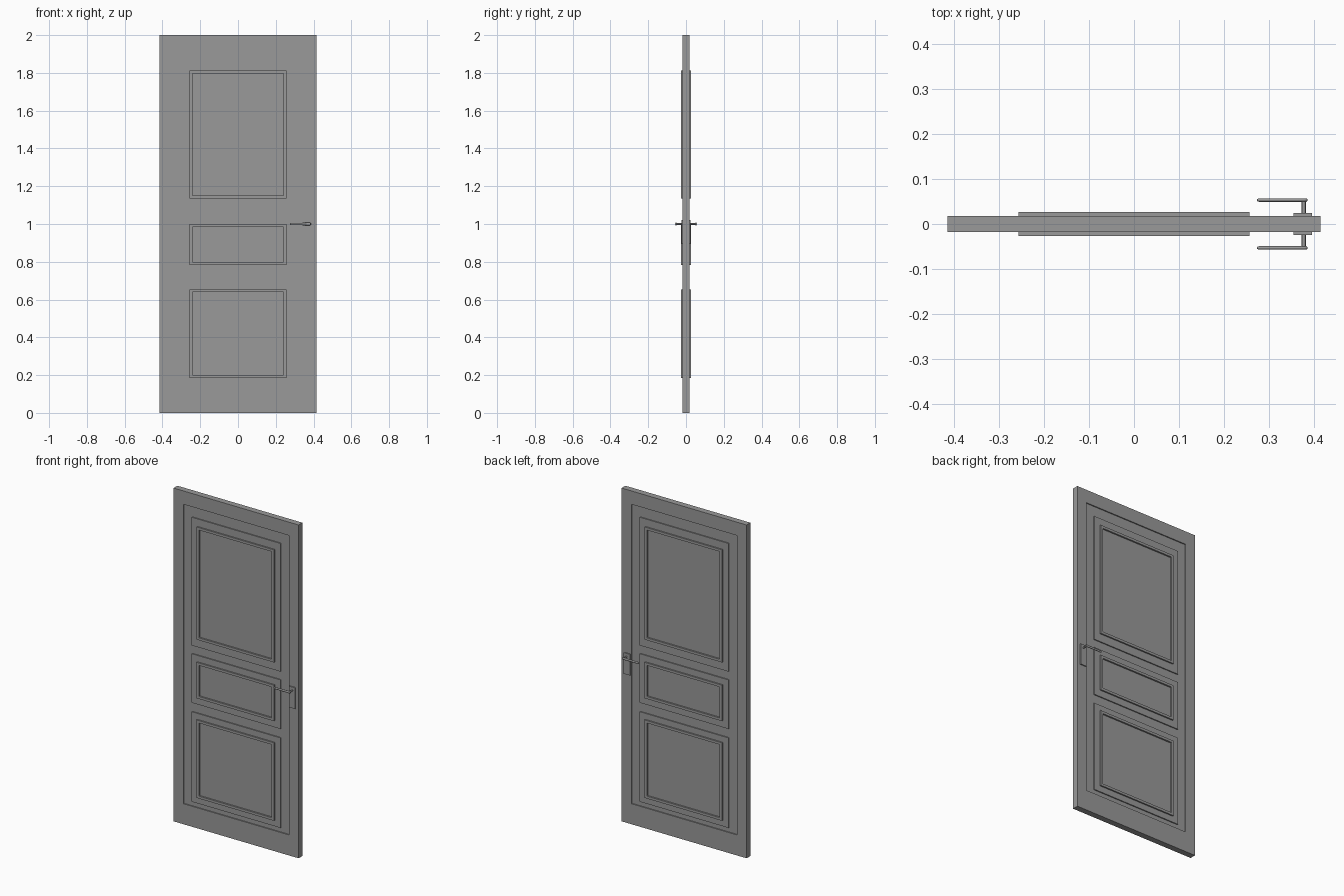
import bpy, bmesh, math

if "Cube" in bpy.data.objects:
    bpy.data.objects.remove(bpy.data.objects["Cube"])

# dark grey for the whole door
grey = bpy.data.materials.new("dark_grey")
grey.diffuse_color = (0.32, 0.32, 0.32, 1)
grey.use_nodes = True
grey.node_tree.nodes["Principled BSDF"].inputs["Base Color"].default_value = grey.diffuse_color


def finish(name, bm, smooth=False):
    """Make an object from bm and mirror it to the other side of the door."""
    me = bpy.data.meshes.new(name)
    bm.to_mesh(me)
    bm.free()
    me.materials.append(grey)
    ob = bpy.data.objects.new(name, me)
    bpy.context.collection.objects.link(ob)
    m = ob.modifiers.new("both_sides", 'MIRROR')
    m.use_axis = (False, True, False)
    m.use_clip = True
    if smooth:
        bpy.ops.object.select_all(action='DESELECT')
        ob.select_set(True)
        bpy.context.view_layer.objects.active = ob
        bpy.ops.object.shade_smooth_by_angle(angle=math.radians(40))
    return ob


def skin(bm, rings, cap_start=False, cap_end=True):
    """Join rings of points one after another and close the ends."""
    vs = [[bm.verts.new(p) for p in r] for r in rings]
    for a, b in zip(vs, vs[1:]):
        n = len(a)
        for i in range(n):
            bm.faces.new((a[i], a[(i + 1) % n], b[(i + 1) % n], b[i]))
    if cap_start:
        bm.faces.new(vs[0][::-1])
    if cap_end:
        bm.faces.new(vs[-1])


def rect(x0, x1, z0, z1, h):
    """Rectangle facing the front, at height h from the door's middle plane."""
    return [(x0, -h, z0), (x1, -h, z0), (x1, -h, z1), (x0, -h, z1)]


def stepped(name, *rings):
    """Surface made of nested rectangles, from the outside inwards."""
    bm = bmesh.new()
    skin(bm, [rect(*r) for r in rings])
    return finish(name, bm)


FACE, RECESS, TRIM, FIELD = 0.0182, 0.0117, 0.0265, 0.017

# slab with a shallow rectangular recess on both faces
slab, hole = (-0.415, 0.415, 0, 2), (-0.35, 0.35, 0.123, 1.92)
stepped("door_slab", (*slab, 0), (*slab, FACE), (*hole, FACE), (*hole, RECESS))

# three raised panels, each with a projecting trim frame
for name, z0, z1, t0, t1 in (("top_panel", 1.088, 1.857, 1.136, 1.812),
                             ("middle_panel", 0.744, 1.038, 0.784, 1.0),
                             ("bottom_panel", 0.15, 0.69, 0.186, 0.654)):
    panel = (-0.295, 0.295, z0, z1)
    trim = (-0.257, 0.257, t0, t1)
    field = (-0.242, 0.242, t0 + 0.015, t1 - 0.015)
    stepped(name, (*panel, RECESS), (*panel, FACE), (*trim, FACE),
            (*trim, TRIM), (*field, TRIM), (*field, FIELD))

# handle plates
plate = (0.355, 0.396, 0.893, 1.02)
stepped("handle_plate", (*plate, FACE), (*plate, 0.0248))

# handle spindles
N = 16
bm = bmesh.new()
skin(bm, [[(0.378 + 0.0045 * math.cos(2 * math.pi * i / N), -y,
            1 + 0.0045 * math.sin(2 * math.pi * i / N)) for i in range(N)]
          for y in (0.0248, 0.053)])
finish("handle_spindle", bm, True)

# lever grips: rounded bars, thicker near the spindle
bm = bmesh.new()
profile = ((0.274, 0.4), (0.276, 0.8), (0.28, 1.0), (0.33, 1.05),
           (0.365, 1.2), (0.38, 1.25), (0.384, 1.0), (0.386, 0.5))
skin(bm, [[(x, -0.0533 + min(0.004, 0.004 * s) * math.cos(2 * math.pi * i / N),
            1 + 0.006 * s * math.sin(2 * math.pi * i / N)) for i in range(N)]
          for x, s in profile], cap_start=True)
bmesh.ops.recalc_face_normals(bm, faces=bm.faces)
finish("lever_grip", bm, True)
